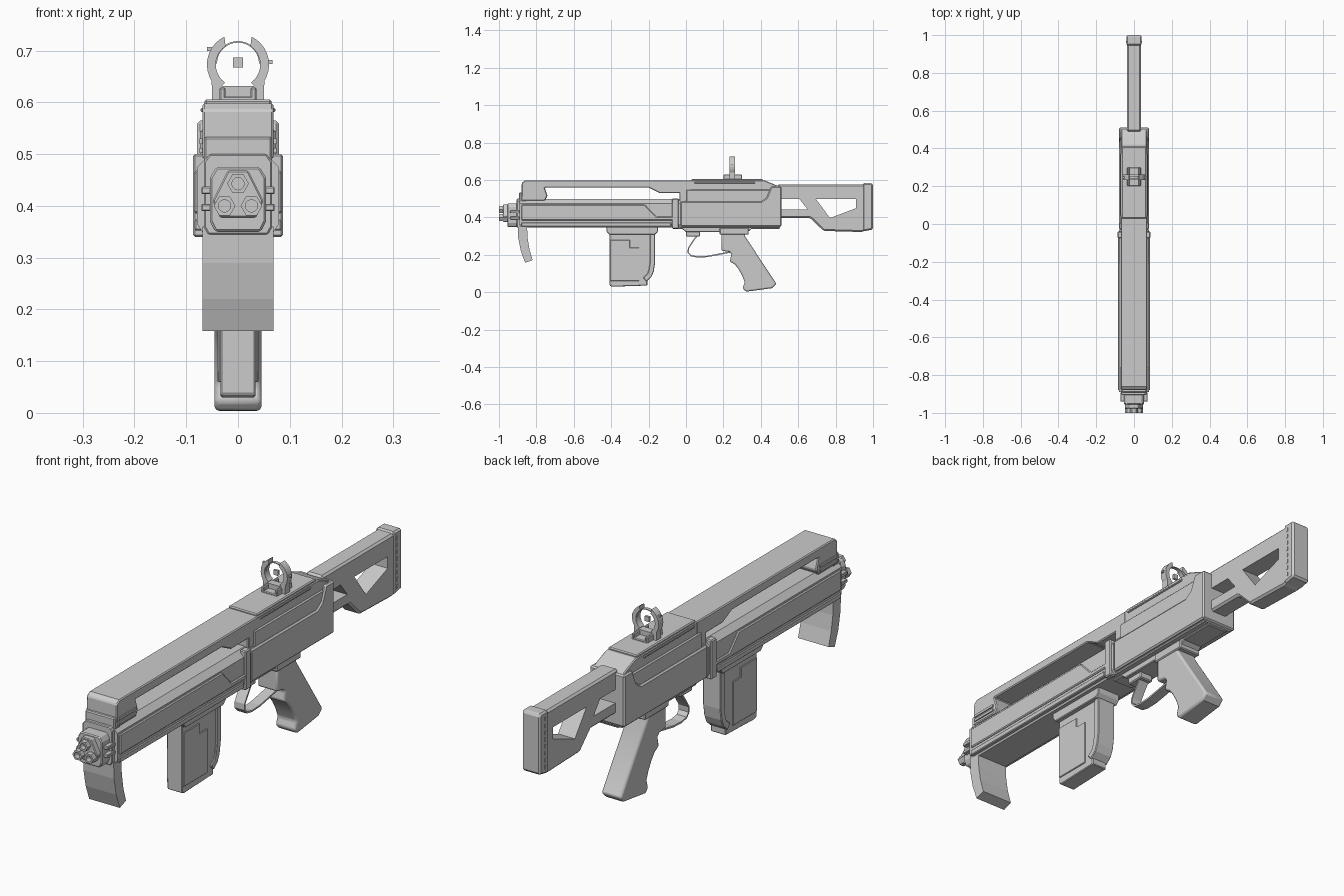
import bpy, bmesh, math
from mathutils import Vector


def extrude(name, pts, a, b, axis='X', bevel=0.0, segments=1):
    """Extrude a flat profile. Axis X takes (y, z) points, axis Y takes (x, z)."""
    bm = bmesh.new()
    place = (lambda p, d: (d, p[0], p[1])) if axis == 'X' else (lambda p, d: (p[0], d, p[1]))
    lo = [bm.verts.new(place(p, a)) for p in pts]
    hi = [bm.verts.new(place(p, b)) for p in pts]
    bm.faces.new(lo)
    bm.faces.new(hi[::-1])
    n = len(pts)
    for i in range(n):
        bm.faces.new((lo[i], hi[i], hi[(i + 1) % n], lo[(i + 1) % n]))
    bmesh.ops.recalc_face_normals(bm, faces=bm.faces[:])
    me = bpy.data.meshes.new(name)
    bm.to_mesh(me)
    bm.free()
    ob = bpy.data.objects.new(name, me)
    bpy.context.collection.objects.link(ob)
    if bevel:
        m = ob.modifiers.new("chamfer", 'BEVEL')
        m.width, m.segments, m.limit_method = bevel, segments, 'ANGLE'
        m.angle_limit = math.radians(40)
    return ob


def slab(name, pts, w, bevel=0.0, segments=1):
    return extrude(name, pts, -w, w, 'X', bevel, segments)


def box(name, x0, x1, y0, y1, z0, z1, bevel=0.0):
    return extrude(name, [(y0, z0), (y1, z0), (y1, z1), (y0, z1)], x0, x1, 'X', bevel)


def mirrored(half):
    return half + [(-x, z) for x, z in reversed(half)]


def strip(path, t):
    """Thin closed outline that follows a path."""
    left, right = [], []
    for i, p in enumerate(path):
        d = Vector(path[min(i + 1, len(path) - 1)]) - Vector(path[max(i - 1, 0)])
        n = Vector((-d.y, d.x)).normalized() * t / 2
        left.append(tuple(Vector(p) + n))
        right.append(tuple(Vector(p) - n))
    return left + right[::-1]


def arc(cx, cz, r, a0, a1, n):
    return [(cx + r * math.cos(math.radians(a0 + (a1 - a0) * i / n)),
             cz + r * math.sin(math.radians(a0 + (a1 - a0) * i / n))) for i in range(n + 1)]


def cut(ob, cutters):
    for c in cutters:
        c.hide_render = True
        m = ob.modifiers.new("cut", 'BOOLEAN')
        m.operation, m.solver, m.object = 'DIFFERENCE', 'EXACT', c
    me = bpy.data.meshes.new_from_object(ob.evaluated_get(bpy.context.evaluated_depsgraph_get()))
    ob.modifiers.clear()
    ob.data = me
    for c in cutters:
        bpy.data.objects.remove(c)


# upper beam with the front post and the stepped underside of the long slot
slab("upper_beam", [(-0.88, 0.49), (-0.755, 0.49), (-0.74, 0.515), (-0.755, 0.56), (-0.20, 0.56),
                    (-0.14, 0.53), (-0.03, 0.53), (-0.03, 0.49), (0.03, 0.49), (0.03, 0.598),
                    (-0.86, 0.598), (-0.878, 0.585)], 0.069, 0.004)

# lower handguard with sloping shoulders
extrude("lower_handguard", mirrored([(0.055, 0.498), (0.079, 0.475), (0.079, 0.365), (0.066, 0.345)]),
        -0.89, -0.03, 'Y')
for s in (1, -1):
    extrude("handguard_panel", [(-0.88, 0.385), (-0.04, 0.385), (-0.04, 0.405), (-0.16, 0.405),
                                (-0.22, 0.468), (-0.88, 0.468)], s * 0.07, s * 0.085, 'X', 0.004)
    box("handguard_lower_rail", s * 0.06, s * 0.084, -0.88, -0.08, 0.352, 0.374, 0.003)
    box("joint_tab", s * 0.06, s * 0.087, -0.075, -0.04, 0.34, 0.50, 0.004)
    for z in (0.507, 0.525):
        box("front_post_rib", s * 0.06, s * 0.074, -0.87, -0.76, z - 0.005, z + 0.005)

# nose collar and muzzle housing
extrude("nose_collar", mirrored([(0.055, 0.50), (0.066, 0.485), (0.066, 0.36), (0.058, 0.345)]),
        -0.905, -0.86, 'Y', 0.003)
box("nose_upper_step", -0.066, 0.066, -0.892, -0.85, 0.48, 0.533, 0.004)
extrude("muzzle_housing", mirrored([(0.042, 0.475), (0.054, 0.455), (0.054, 0.37), (0.044, 0.35)]),
        -0.955, -0.88, 'Y', 0.004)
for s in (1, -1):
    for z in (0.43, 0.397):
        box("housing_peg", s * 0.04, s * 0.071, -0.94, -0.89, z - 0.007, z + 0.007, 0.002)

# triangular cluster of three hollow barrels
extrude("barrel_cluster", mirrored([(0.02, 0.468), (0.049, 0.41), (0.035, 0.377)]),
        -0.978, -0.94, 'Y', 0.003)
for x, z in ((0, 0.443), (0.026, 0.40), (-0.026, 0.40)):
    tube = extrude("barrel", arc(x, z, 0.021, 0, 300, 5), -1.0, -0.95, 'Y')
    cut(tube, [extrude("bore", arc(x, z, 0.012, 0, 330, 11), -1.05, -0.965, 'Y')])

# curved hand stop under the nose
slab("hand_stop", [(-0.90, 0.36), (-0.897, 0.29), (-0.883, 0.22), (-0.86, 0.158), (-0.82, 0.172),
                   (-0.837, 0.23), (-0.847, 0.29), (-0.85, 0.36)], 0.069)

# receiver core, side shell and top cover
slab("receiver_core", [(-0.035, 0.345), (0.505, 0.345), (0.505, 0.562), (0.47, 0.578), (0.42, 0.598),
                       (0.0, 0.598), (-0.035, 0.54)], 0.068, 0.004)
slab("receiver_shell", [(-0.03, 0.352), (0.51, 0.352), (0.51, 0.565), (0.455, 0.565), (0.43, 0.505),
                        (0.40, 0.485), (-0.03, 0.485)], 0.079, 0.006)
slab("receiver_shoulder", [(0.0, 0.48), (0.45, 0.48), (0.45, 0.55), (0.0, 0.55)], 0.073, 0.006)
box("top_cover", -0.065, 0.065, 0.03, 0.41, 0.59, 0.606, 0.004)
for s in (1, -1):
    box("cover_rail", s * 0.055, s * 0.072, 0.045, 0.37, 0.581, 0.589, 0.002)
slab("receiver_keel", [(-0.07, 0.36), (-0.07, 0.338), (-0.02, 0.338), (0.0, 0.322), (0.33, 0.322),
                       (0.35, 0.338), (0.50, 0.338), (0.50, 0.36)], 0.045, 0.003)

# stock frame with two openings
stock = slab("stock_frame", [(0.49, 0.397), (0.665, 0.397), (0.735, 0.328), (0.945, 0.322),
                             (0.96, 0.335), (0.96, 0.577), (0.49, 0.577)], 0.038, 0.008)
cut(stock, [slab("front_opening", [(0.45, 0.443), (0.65, 0.443), (0.607, 0.498), (0.45, 0.498)], 0.1),
            slab("rear_opening", [(0.695, 0.498), (0.77, 0.397), (0.91, 0.45), (0.91, 0.498)], 0.1)])
slab("butt_pad", [(0.945, 0.325), (1.0, 0.336), (1.0, 0.578), (0.99, 0.583), (0.945, 0.583)], 0.041, 0.007)
for i in range(8):
    box("pad_notch", -0.0425, 0.0425, 0.962, 0.970, 0.35 + i * 0.028, 0.366 + i * 0.028)

# pistol grip with finger grooves
grip = slab("grip", [(0.19, 0.33), (0.19, 0.222), (0.232, 0.216), (0.243, 0.205), (0.234, 0.165),
                     (0.262, 0.148), (0.28, 0.125), (0.30, 0.09), (0.314, 0.055), (0.303, 0.022),
                     (0.32, 0.003), (0.46, 0.022), (0.484, 0.045), (0.315, 0.30), (0.315, 0.33)],
            0.045, 0.008, 2)
box("grip_mount", -0.05, 0.05, 0.18, 0.335, 0.308, 0.345, 0.004)

# trigger guard strap
box("guard_mount", -0.03, 0.03, 0.0, 0.075, 0.298, 0.335, 0.004)
slab("trigger_guard", strip([(0.06, 0.305), (0.03, 0.262), (0.013, 0.235), (0.012, 0.212), (0.027, 0.195),
                             (0.06, 0.189), (0.11, 0.191), (0.17, 0.202), (0.235, 0.215)], 0.007), 0.022)

# magazine, its raised rear band and the well
mag = [(-0.165, 0.33), (-0.165, 0.16), (-0.172, 0.115), (-0.182, 0.09), (-0.207, 0.068)]
slab("magazine", [(-0.41, 0.33)] + mag + [(-0.207, 0.036), (-0.395, 0.03), (-0.408, 0.036)], 0.034, 0.003)
slab("magazine_band", strip([(y - 0.014, z) for y, z in mag], 0.028), 0.040, 0.003)
for s in (1, -1):
    extrude("magazine_panel", [(-0.405, 0.06), (-0.25, 0.06), (-0.25, 0.24), (-0.30, 0.24), (-0.30, 0.28),
                               (-0.405, 0.28)], s * 0.03, s * 0.038, 'X', 0.002)
slab("magazine_well", [(-0.425, 0.35), (-0.425, 0.325), (-0.41, 0.308), (-0.165, 0.308),
                       (-0.15, 0.325), (-0.15, 0.35)], 0.052, 0.003)

# open ring sight on its base
box("sight_base", -0.034, 0.034, 0.20, 0.30, 0.60, 0.612, 0.003)
for s in (1, -1):
    box("sight_rail", s * 0.024, s * 0.036, 0.20, 0.30, 0.60, 0.629, 0.003)
    arm = [(s * x, z) for x, z in arc(0, 0.673, 0.06, -32, 64, 10) + arc(0, 0.673, 0.043, 56, -54, 10)
           + [(0.034, 0.629), (0.034, 0.60), (0.05, 0.60)]]
    extrude("sight_arm", arm, 0.232, 0.262, 'Y')
box("sight_crossbar", -0.034, 0.034, 0.232, 0.262, 0.605, 0.632)
extrude("sight_wire", strip(arc(0, 0.675, 0.042, 0, 180, 20), 0.003), 0.24, 0.254, 'Y')
box("sight_bead", -0.01, 0.01, 0.242, 0.252, 0.667, 0.687)
box("sight_knob_left", -0.06, -0.05, 0.242, 0.252, 0.699, 0.707)
box("sight_knob_right", 0.056, 0.067, 0.242, 0.252, 0.674, 0.682)

# smooth shading only on the rounded grip
bpy.ops.object.select_all(action='DESELECT')
grip.select_set(True)
bpy.context.view_layer.objects.active = grip
bpy.ops.object.shade_smooth_by_angle(angle=math.radians(35))
